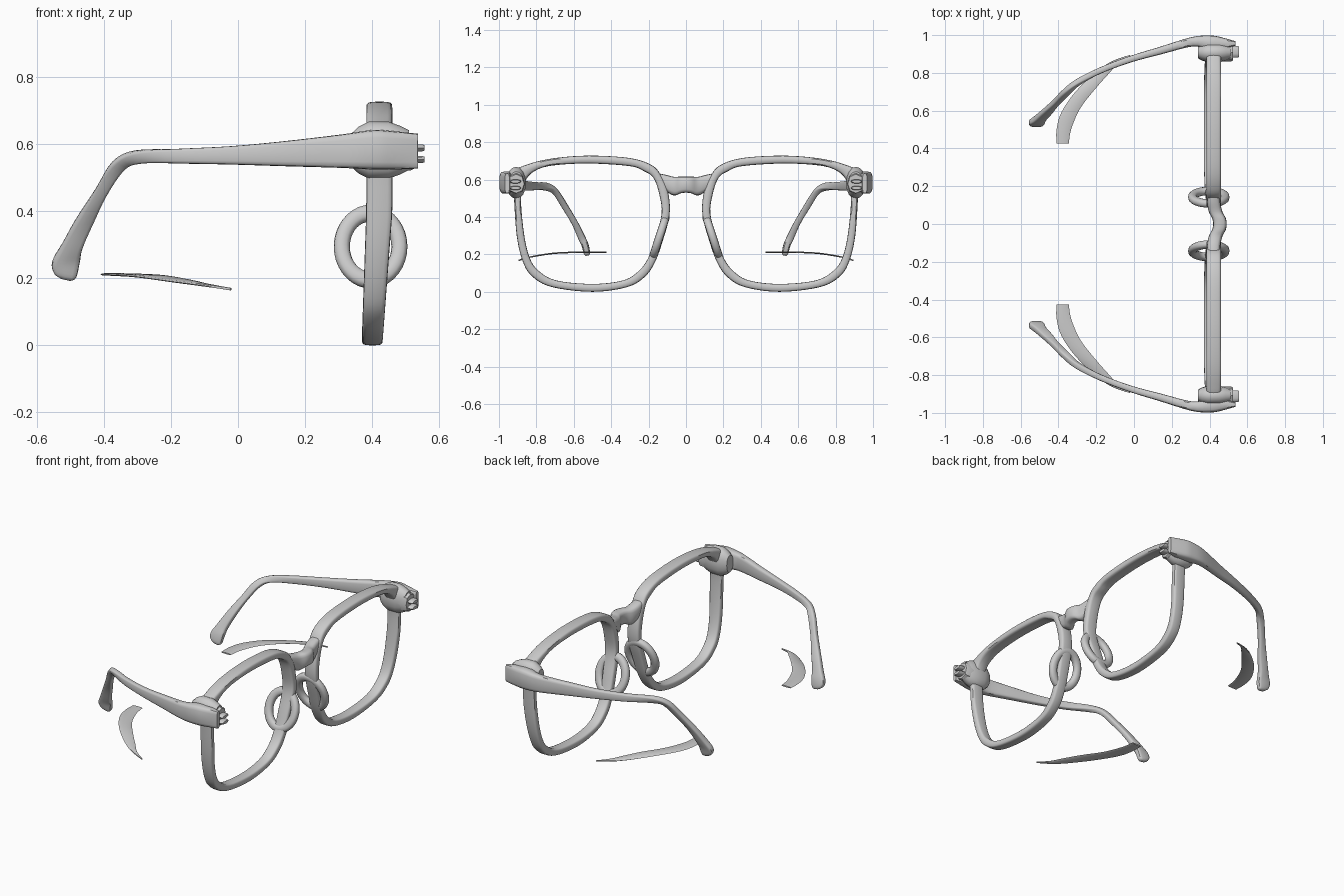
import bpy, bmesh, math
from mathutils import Vector

if "Cube" in bpy.data.objects:
    bpy.data.objects.remove(bpy.data.objects["Cube"], do_unlink=True)

grey = bpy.data.materials.new("light_grey")
grey.use_nodes = True
colour = (0.6, 0.6, 0.6, 1)
grey.diffuse_color = colour
grey.node_tree.nodes["Principled BSDF"].inputs["Base Color"].default_value = colour


def finish(name, bm, angle=40, mirror=True):
    bmesh.ops.recalc_face_normals(bm, faces=bm.faces)
    mesh = bpy.data.meshes.new(name)
    bm.to_mesh(mesh)
    bm.free()
    mesh.materials.append(grey)
    obj = bpy.data.objects.new(name, mesh)
    bpy.context.collection.objects.link(obj)
    if mirror:
        mod = obj.modifiers.new("mirror", "MIRROR")
        mod.use_axis = (False, True, False)
    bpy.ops.object.select_all(action="DESELECT")
    obj.select_set(True)
    bpy.context.view_layer.objects.active = obj
    bpy.ops.object.shade_smooth_by_angle(angle=math.radians(angle))
    return obj


def smooth(rows, steps, closed):
    """Catmull-Rom interpolation through rows of numbers."""
    rows = [Vector(r) for r in rows]
    n, out = len(rows), []
    pick = (lambda i: rows[i % n]) if closed else (lambda i: rows[max(0, min(n - 1, i))])
    for i in range(n if closed else n - 1):
        a, b, c, d = (pick(i + k) for k in (-1, 0, 1, 2))
        for s in range(steps):
            t = s / steps
            out.append(0.5 * (2 * b + (c - a) * t + (2 * a - 5 * b + 4 * c - d) * t ** 2
                              + (3 * b - a - 3 * c + d) * t ** 3))
    return out if closed else out + [rows[-1]]


def loft(name, stations, closed=False, power=0.6, sides=16, mirror=True):
    """Skin rounded sections given as (centre, half axis, half axis)."""
    bm = bmesh.new()
    soft = lambda v: math.copysign(abs(v) ** power, v)
    rings = []
    for c, a, b in stations:
        angles = [math.tau * k / sides for k in range(sides)]
        rings.append([bm.verts.new(c + a * soft(math.cos(t)) + b * soft(math.sin(t)))
                      for t in angles])
    count = len(rings)
    for i in range(count if closed else count - 1):
        p, q = rings[i], rings[(i + 1) % count]
        for k in range(sides):
            m = (k + 1) % sides
            bm.faces.new((p[k], p[m], q[m], q[k]))
    if not closed:
        bm.faces.new(rings[0])
        bm.faces.new(rings[-1])
    return finish(name, bm, mirror=mirror)


# Lens rims: outer y, z and inner y, z around the opening
rim = [(.52, .728, .52, .686), (.715, .713, .715, .675), (.85, .68, .81, .645),
       (.925, .635, .86, .59), (.92, .51, .882, .5), (.905, .3, .866, .31),
       (.872, .16, .835, .18), (.82, .08, .785, .11), (.715, .025, .69, .06),
       (.5, 0, .5, .042), (.315, .025, .34, .06), (.22, .08, .26, .105),
       (.165, .16, .205, .175), (.125, .27, .165, .29), (.088, .41, .13, .42),
       (.095, .53, .145, .53), (.13, .615, .175, .61), (.18, .675, .225, .645),
       (.3, .715, .3, .672)]
stations = []
for yo, zo, yi, zi in smooth(rim, 5, True):
    z = (zo + zi) / 2
    rise = min(1, z / 0.4)
    centre = Vector((0.4 + 0.022 * rise, (yo + yi) / 2, z))
    stations.append((centre, Vector((0.031 + 0.008 * rise, 0, 0)),
                     Vector((0, (yo - yi) / 2, (zo - zi) / 2))))
loft("lens_rim", stations, closed=True, power=0.5)

# Bridge: y, x, z, half depth, half height
half = [(.16, .422, .61, .03, .025), (.115, .422, .585, .035, .042),
        (.065, .432, .565, .036, .05), (.03, .45, .571, .036, .045)]
bridge = [(-h[0], *h[1:]) for h in half] + [(0, .455, .573, .036, .043)] + half[::-1]
loft("bridge", [(Vector((x, y, z)), Vector((d, 0, 0)), Vector((0, 0, h)))
                for y, x, z, d, h in smooth(bridge, 4, False)], mirror=False)

# Temples: upper edge x, z, lower edge x, z, centre y, half thickness
temple = [(.537, .632, .537, .528, .956, .012), (.46, .64, .46, .525, .955, .034),
          (.4, .643, .4, .525, .96, .038), (.31, .63, .31, .53, .965, .025),
          (.14, .61, .14, .535, .918, .02), (-.02, .595, -.02, .54, .872, .017),
          (-.18, .587, -.18, .543, .812, .016), (-.31, .58, -.285, .545, .75, .016),
          (-.378, .543, -.335, .53, .70, .016), (-.427, .465, -.39, .45, .648, .016),
          (-.487, .37, -.43, .37, .596, .017), (-.527, .3, -.464, .29, .56, .019),
          (-.555, .25, -.472, .25, .54, .019), (-.55, .217, -.483, .203, .53, .017),
          (-.53, .2, -.5, .193, .528, .01)]
rows = smooth(temple, 4, False)
mids = [Vector(((r[0] + r[2]) / 2, r[4], (r[1] + r[3]) / 2)) for r in rows]
stations = []
for i, r in enumerate(rows):
    up = Vector(((r[0] - r[2]) / 2, 0, (r[1] - r[3]) / 2))
    along = mids[min(i + 1, len(mids) - 1)] - mids[max(i - 1, 0)]
    stations.append((mids[i], up.cross(along).normalized() * r[5], up))
loft("temple", stations, power=0.5)

# Nose pads: open loops leaning outward towards the bottom
stations = []
for k in range(36):
    a = math.tau * k / 36
    c, s = math.cos(a), math.sin(a)
    lean = Vector((0, -0.33, 1))
    centre = Vector((0.396, 0.142, 0.295)) + Vector((0.086 * c, 0, 0)) + lean * 0.1 * s
    stations.append((centre, (Vector((c, 0, 0)) + lean * s) * 0.024,
                     Vector((0, 0.02, 0.007))))
loft("nose_pad", stations, closed=True, power=0.85, sides=12)

# Floating crescent tips: outer x, y, inner x, y, height
crescent = [(-.41, .425, -.345, .425, .212), (-.41, .5, -.333, .5, .212),
            (-.385, .59, -.286, .61, .211), (-.31, .70, -.206, .714, .206),
            (-.206, .80, -.13, .80, .192), (-.12, .86, -.085, .85, .181),
            (-.022, .895, -.02, .89, .168)]
stations = []
for xo, yo, xi, yi, z in smooth(crescent, 4, False):
    stations.append((Vector(((xo + xi) / 2, (yo + yi) / 2, z)),
                     Vector(((xo - xi) / 2, (yo - yi) / 2, 0)), Vector((0, 0, .004))))
loft("crescent_tip", stations, sides=8)


def rounded_along_x(name, profile, y, z, wide, tall, sides):
    """Lathe-like plug from (x, scale) pairs."""
    loft(name, [(Vector((x, y, z)), Vector((0, wide * s, 0)), Vector((0, 0, tall * s)))
                for x, s in profile], power=0.9, sides=sides)


# Hinge hub, front cap and rivet pins
rounded_along_x("hinge_hub", [(.34, .6), (.36, .82), (.39, 1), (.45, 1), (.485, .85),
                              (.51, .7)], .908, .583, .052, .085, 16)
rounded_along_x("front_cap", [(.44, 1), (.515, 1), (.525, .9)], .908, .578, .047, .056, 8)
for i, z in enumerate((.59, .555)):
    rounded_along_x("rivet_pin_" + str(i + 1), [(.51, 1), (.55, 1), (.557, .8)],
                    .912, z, .031, .011, 10)
